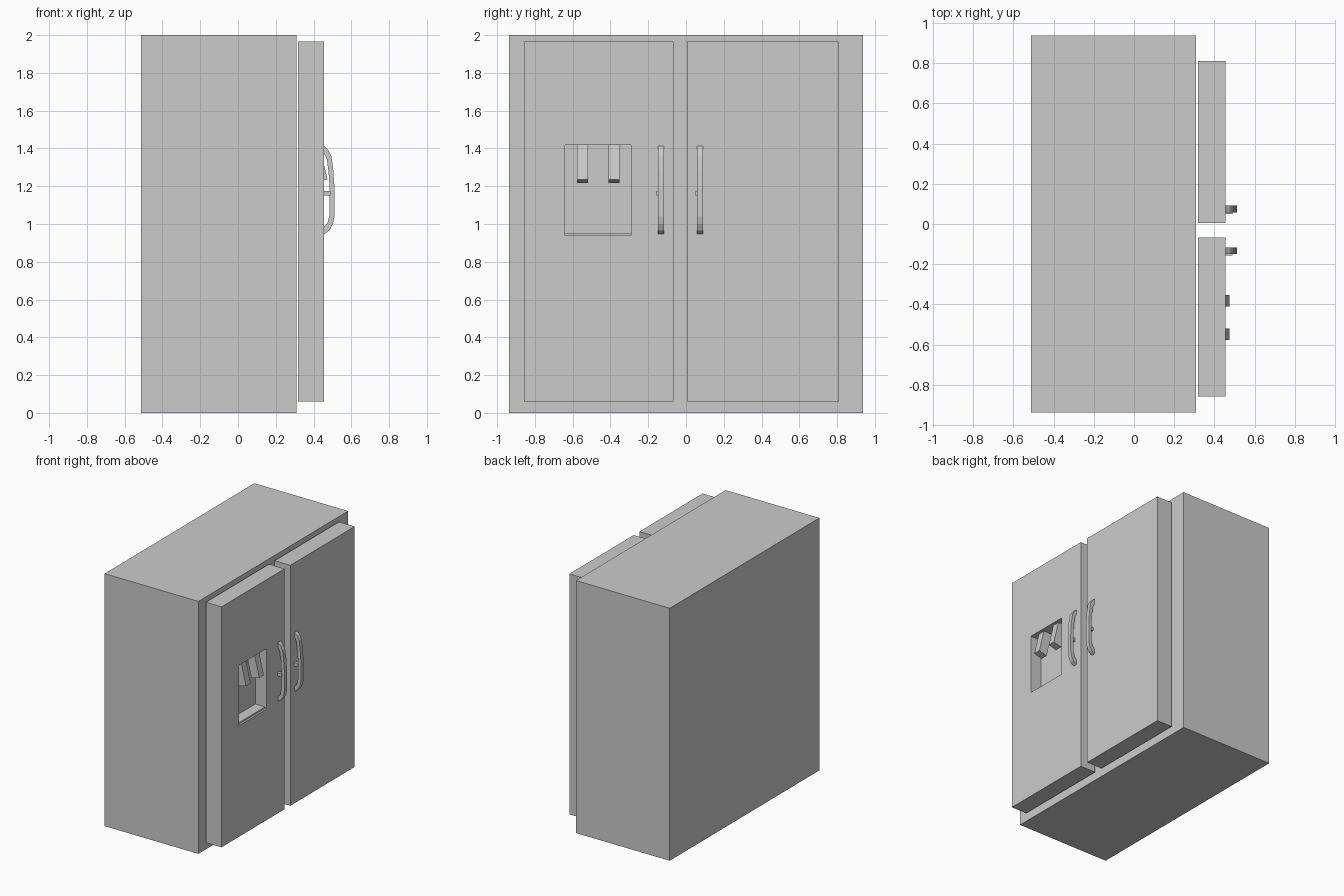
import bpy, bmesh

if "Cube" in bpy.data.objects:
    bpy.data.objects.remove(bpy.data.objects["Cube"])


def finish(name, bm):
    bmesh.ops.recalc_face_normals(bm, faces=bm.faces)
    me = bpy.data.meshes.new(name)
    bm.to_mesh(me)
    bm.free()
    ob = bpy.data.objects.new(name, me)
    bpy.context.collection.objects.link(ob)
    return ob


def box(name, x, y, z):
    """Box from (min, max) ranges."""
    bm = bmesh.new()
    bmesh.ops.create_cube(bm, size=1)
    for v in bm.verts:
        v.co = [r[0] + (c + 0.5) * (r[1] - r[0]) for c, r in zip(v.co, (x, y, z))]
    return finish(name, bm)


def extrude_profile(name, pts, y0, y1):
    """Extrude an (x, z) outline along y."""
    bm = bmesh.new()
    face = bm.faces.new([bm.verts.new((x, y0, z)) for x, z in pts])
    ext = bmesh.ops.extrude_face_region(bm, geom=[face])
    new = [g for g in ext["geom"] if isinstance(g, bmesh.types.BMVert)]
    bmesh.ops.translate(bm, verts=new, vec=(0, y1 - y0, 0))
    return finish(name, bm)


# Cabinet and doors
FRONT = 0.455
box("cabinet", (-0.513, 0.309), (-0.937, 0.937), (0, 2))
door_x, door_z = (0.318, FRONT), (0.06, 1.965)
freezer_door = box("freezer_door", door_x, (-0.857, -0.067), door_z)
box("fridge_door", door_x, (0.005, 0.81), door_z)

# Dispenser recess cut into the freezer door
cutter = box("recess_cutter", (0.355, 0.6), (-0.64, -0.29), (0.94, 1.418))
cutter.hide_render = True
mod = freezer_door.modifiers.new("recess", "BOOLEAN")
mod.operation = "DIFFERENCE"
mod.solver = "EXACT"
mod.object = cutter
bpy.context.view_layer.objects.active = freezer_door
bpy.ops.object.modifier_apply(modifier=mod.name)
bpy.data.objects.remove(cutter)

# Drip tray and tilted dispenser paddles
box("drip_tray", (0.355, 0.44), (-0.64, -0.29), (0.94, 0.952))
paddle = [(0.43, 1.418), (0.474, 1.236), (0.405, 1.217), (0.358, 1.418)]
for i, y in enumerate((-0.577, -0.411)):
    extrude_profile(f"dispenser_paddle_{i + 1}", paddle, y, y + 0.058)

# Bowed door handles, each with a small post
outer = [(FRONT, 1.413), (0.476, 1.395), (0.494, 1.36), (0.504, 1.29), (0.511, 1.19),
         (0.511, 1.04), (0.502, 1.0), (0.484, 0.966), (FRONT, 0.946)]
inner = [(FRONT, 0.985), (0.474, 1.005), (0.485, 1.05), (0.485, 1.19),
         (0.479, 1.28), (0.47, 1.345), (FRONT, 1.375)]
for side, y in (("freezer", -0.149), ("fridge", 0.058)):
    extrude_profile(f"{side}_handle", outer + inner, y, y + 0.033)
    box(f"{side}_handle_post", (FRONT, 0.49), (y - 0.008, y + 0.018), (1.15, 1.176))
